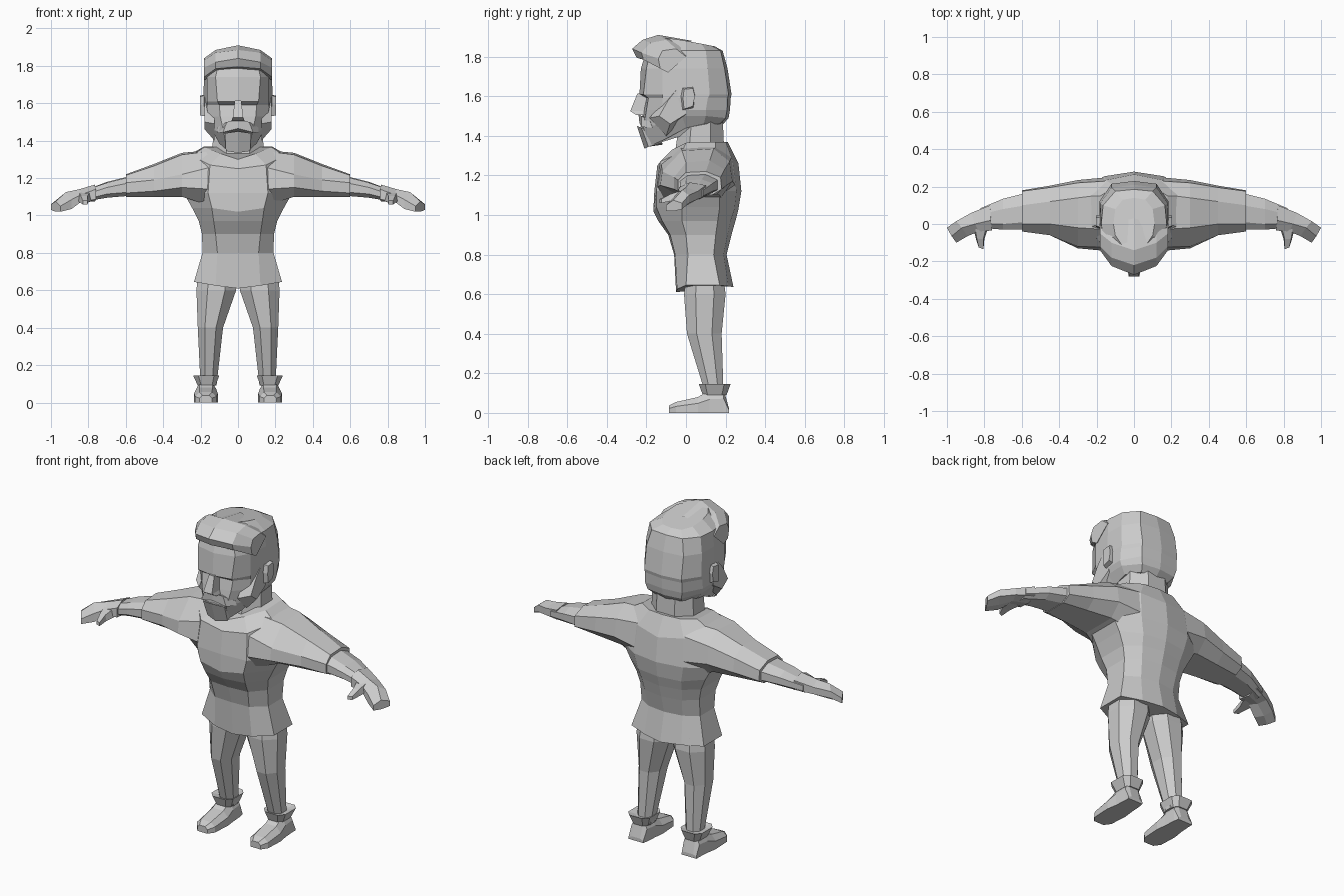
import bpy, bmesh

mat = bpy.data.materials.new("plain grey")
mat.diffuse_color = (0.6, 0.6, 0.6, 1)


def loft(name, rings, mirror=False):
    """Skin a row of equal-length point rings and cap both ends."""
    bm = bmesh.new()
    for s in ((1, -1) if mirror else (1,)):
        vs = [[bm.verts.new((x * s, y, z)) for x, y, z in r] for r in rings]
        n = len(rings[0])
        for a, b in zip(vs, vs[1:]):
            for i in range(n):
                j = (i + 1) % n
                bm.faces.new((a[i], a[j], b[j], b[i]))
        bm.faces.new(vs[0])
        bm.faces.new(vs[-1])
    bmesh.ops.recalc_face_normals(bm, faces=bm.faces)
    me = bpy.data.meshes.new(name)
    bm.to_mesh(me)
    bm.free()
    me.materials.append(mat)
    ob = bpy.data.objects.new(name, me)
    bpy.context.collection.objects.link(ob)
    return ob


def sym(half, z=0):
    """Close a half ring (front centre to back centre) across x = 0."""
    h = [p if len(p) == 3 else (*p, z) for p in half]
    return h + [(-x, y, zz) for x, y, zz in h[-2:0:-1]]


def at_x(x, pts):
    return [(x, y, z) for y, z in pts]


def rect(x0, x1, y0, y1, z):
    return [(x0, y0, z), (x1, y0, z), (x1, y1, z), (x0, y1, z)]


def octa(x0, x1, y0, y1, z, c=0.28):
    dx, dy = (x1 - x0) * c, (y1 - y0) * c
    return [(x0 + dx, y0, z), (x1 - dx, y0, z), (x1, y0 + dy, z), (x1, y1 - dy, z),
            (x1 - dx, y1, z), (x0 + dx, y1, z), (x0, y1 - dy, z), (x0, y0 + dy, z)]


# Tunic body, hem to collar
tunic = loft("tunic", [
    sym([(0, -.05, .61), (.12, -.045, .625), (.235, 0, .645), (.235, .17, .645), (.12, .215, .64), (0, .24, .635)]),
    sym([(0, -.06), (.11, -.055), (.19, .01), (.19, .14), (.11, .19), (0, .205)], .8),
    sym([(0, -.09), (.12, -.08), (.192, 0), (.192, .15), (.12, .21), (0, .23)], .9),
    sym([(0, -.14), (.13, -.12), (.21, -.02), (.21, .16), (.13, .225), (0, .25)], .97),
    sym([(0, -.165, 1.02), (.14, -.15, 1.04), (.245, -.02, 1.04), (.245, .17, 1.04), (.14, .245, 1.03), (0, .265, 1.03)]),
    sym([(0, -.16), (.16, -.15), (.29, -.02), (.29, .17), (.16, .255), (0, .28)], 1.12),
    sym([(0, -.145, 1.25), (.15, -.13, 1.27), (.25, -.02, 1.32), (.25, .15, 1.33), (.15, .235, 1.28), (0, .265, 1.26)]),
    sym([(0, -.1, 1.3), (.09, -.07, 1.33), (.18, 0, 1.365), (.18, .15, 1.37), (.1, .2, 1.37), (0, .21, 1.37)]),
])

# Shoulders and sleeves, joined onto the body
sleeves = loft("sleeves", [
    at_x(.14, [(-.1, 1.05), (-.145, 1.14), (-.125, 1.26), (-.03, 1.345), (.16, 1.35), (.23, 1.29), (.25, 1.15), (.2, 1.05)]),
    at_x(.3, [(-.04, 1.1), (-.13, 1.15), (-.12, 1.22), (-.02, 1.325), (.14, 1.335), (.22, 1.27), (.235, 1.17), (.17, 1.1)]),
    at_x(.45, [(-.02, 1.1), (-.06, 1.13), (-.06, 1.19), (0, 1.265), (.12, 1.275), (.195, 1.23), (.205, 1.15), (.15, 1.1)]),
    at_x(.6, [(0, 1.1), (-.04, 1.12), (-.04, 1.175), (0, 1.215), (.1, 1.22), (.175, 1.19), (.18, 1.13), (.13, 1.1)]),
], mirror=True)
mod = tunic.modifiers.new("join", 'BOOLEAN')
mod.operation = 'UNION'
mod.solver = 'EXACT'
mod.object = sleeves
bpy.context.view_layer.objects.active = tunic
bpy.ops.object.modifier_apply(modifier=mod.name)
bpy.data.objects.remove(sleeves)

# Forearms
loft("forearm", [
    at_x(.58, [(0, 1.105), (-.03, 1.125), (-.03, 1.175), (.01, 1.205), (.1, 1.21), (.165, 1.18), (.165, 1.13), (.12, 1.105)]),
    at_x(.7, [(0, 1.095), (-.03, 1.115), (-.03, 1.15), (0, 1.175), (.08, 1.18), (.135, 1.16), (.135, 1.12), (.1, 1.095)]),
    at_x(.82, [(0, 1.075), (-.02, 1.085), (-.02, 1.11), (0, 1.135), (.05, 1.135), (.085, 1.125), (.085, 1.095), (.06, 1.075)]),
], mirror=True)

# Hands, curving forward and down, with thumbs
loft("hand", [
    [(.76, -.035, 1.085), (.76, -.035, 1.14), (.765, .02, 1.165), (.77, .1, 1.15), (.77, .1, 1.095), (.765, .04, 1.075)],
    [(.83, -.04, 1.08), (.83, -.04, 1.115), (.85, 0, 1.14), (.87, .06, 1.12), (.87, .06, 1.08), (.85, .01, 1.07)],
    [(.89, -.065, 1.035), (.89, -.065, 1.085), (.92, -.02, 1.125), (.95, .015, 1.1), (.95, .015, 1.06), (.92, -.02, 1.035)],
    [(.95, -.1, 1.02), (.95, -.1, 1.05), (.975, -.065, 1.075), (1, -.02, 1.06), (1, -.02, 1.03), (.975, -.06, 1.02)],
], mirror=True)
loft("thumb", [
    [(.78, -.02, 1.08), (.86, -.02, 1.08), (.85, -.02, 1.125), (.79, -.02, 1.125)],
    [(.8, -.08, 1.07), (.845, -.08, 1.07), (.84, -.08, 1.105), (.805, -.08, 1.105)],
    [(.805, -.135, 1.06), (.83, -.125, 1.06), (.83, -.125, 1.08), (.805, -.135, 1.08)],
], mirror=True)

# Legs, boot cuffs and shoes
loft("leg", [octa(.115, .2, .1, .19, .09), octa(.08, .215, .005, .18, .4),
             octa(.01, .222, -.01, .2, .6), octa(.005, .215, 0, .19, .68)], mirror=True)
loft("boot_cuff", [octa(.12, .215, .085, .205, .09, .2), octa(.1, .24, .065, .225, .145, .2),
                   octa(.12, .205, .1, .195, .135, .2)], mirror=True)


def shoe_ring(x0, x1, y, h):
    m = (x1 - x0) * .22
    return [(x0, y, 0), (x1, y, 0), (x1, y, h * .6), (x1 - m, y, h), (x0 + m, y, h), (x0, y, h * .6)]


loft("shoe", [shoe_ring(.14, .205, -.085, .038), shoe_ring(.115, .23, -.05, .055), shoe_ring(.108, .235, .06, .08),
              shoe_ring(.115, .225, .12, .115), shoe_ring(.12, .22, .19, .12), shoe_ring(.125, .22, .218, .02)], mirror=True)

# Neck
loft("neck", [octa(-.14, .14, -.06, .195, 1.28), octa(-.13, .13, -.03, .185, 1.5)])

# Head with jaw, eye sockets, brow and hair mass
loft("head", [
    sym([(0, -.2, 1.34), (.06, -.18, 1.35), (.1, -.1, 1.385), (.13, 0, 1.44), (.14, .09, 1.46), (.09, .17, 1.46), (0, .18, 1.45)]),
    sym([(0, -.23, 1.44), (.075, -.215, 1.44), (.14, -.13, 1.46), (.165, -.02, 1.5), (.17, .1, 1.5), (.11, .2, 1.49), (0, .215, 1.49)]),
    sym([(0, -.215), (.095, -.2), (.16, -.12), (.18, 0), (.18, .1), (.12, .208), (0, .222)], 1.53),
    sym([(0, -.2), (.1, -.19), (.165, -.12), (.185, 0), (.183, .11), (.12, .21), (0, .226)], 1.59),
    sym([(0, -.235), (.11, -.215), (.165, -.12), (.185, 0), (.185, .12), (.12, .215), (0, .23)], 1.61),
    sym([(0, -.228), (.12, -.2), (.165, -.12), (.182, 0), (.18, .11), (.12, .195), (0, .21)], 1.74),
    sym([(0, -.2), (.1, -.18), (.16, -.1), (.175, 0), (.165, .1), (.1, .175), (0, .185)], 1.83),
    sym([(0, -.13, 1.9), (.06, -.12, 1.895), (.1, -.06, 1.89), (.11, 0, 1.88), (.1, .08, 1.865), (.06, .13, 1.855), (0, .14, 1.855)]),
])

# Swept front hair
fringe = [at_x(.182, [(-.09, 1.72), (-.13, 1.74), (-.14, 1.79), (-.12, 1.83), (-.05, 1.84), (0, 1.8)]),
          at_x(.12, [(-.15, 1.765), (-.215, 1.785), (-.225, 1.82), (-.18, 1.87), (-.1, 1.885), (0, 1.85)]),
          at_x(0, [(-.18, 1.78), (-.25, 1.795), (-.272, 1.84), (-.22, 1.885), (-.14, 1.91), (.03, 1.88)])]
loft("front_hair", fringe + [[(-x, y, z) for x, y, z in r] for r in fringe[1::-1]])

# Nose, moustache and chin beard
loft("nose", [rect(-.036, .036, -.25, -.18, 1.505), rect(-.028, .028, -.282, -.18, 1.525),
              rect(-.017, .017, -.245, -.18, 1.615)])
loft("moustache", [sym([(0, -.235, 1.465), (.08, -.225, 1.445), (.11, -.17, 1.44), (0, -.16, 1.46)]),
                   sym([(0, -.24, 1.51), (.06, -.225, 1.5), (.11, -.18, 1.47), (0, -.16, 1.5)])])
loft("chin_beard", [sym([(0, -.21, 1.335), (.065, -.19, 1.345), (.06, -.12, 1.365), (0, -.12, 1.355)]),
                    sym([(0, -.248, 1.45), (.07, -.225, 1.44), (.08, -.15, 1.44), (0, -.15, 1.44)])])

# Side whiskers and ears
loft("side_whisker", [at_x(.125, [(-.185, 1.49), (-.11, 1.58), (-.05, 1.63), (0, 1.62), (0, 1.5), (-.1, 1.4)]),
                      at_x(.178, [(-.135, 1.5), (-.09, 1.58), (-.05, 1.63), (0, 1.62), (0, 1.51), (-.08, 1.46)])], mirror=True)
loft("ear", [at_x(.17, [(-.02, 1.53), (-.03, 1.6), (-.02, 1.645), (.035, 1.65), (.045, 1.61), (.04, 1.54)]),
             at_x(.203, [(-.01, 1.535), (-.015, 1.59), (-.01, 1.635), (.035, 1.64), (.045, 1.6), (.035, 1.55)])], mirror=True)
